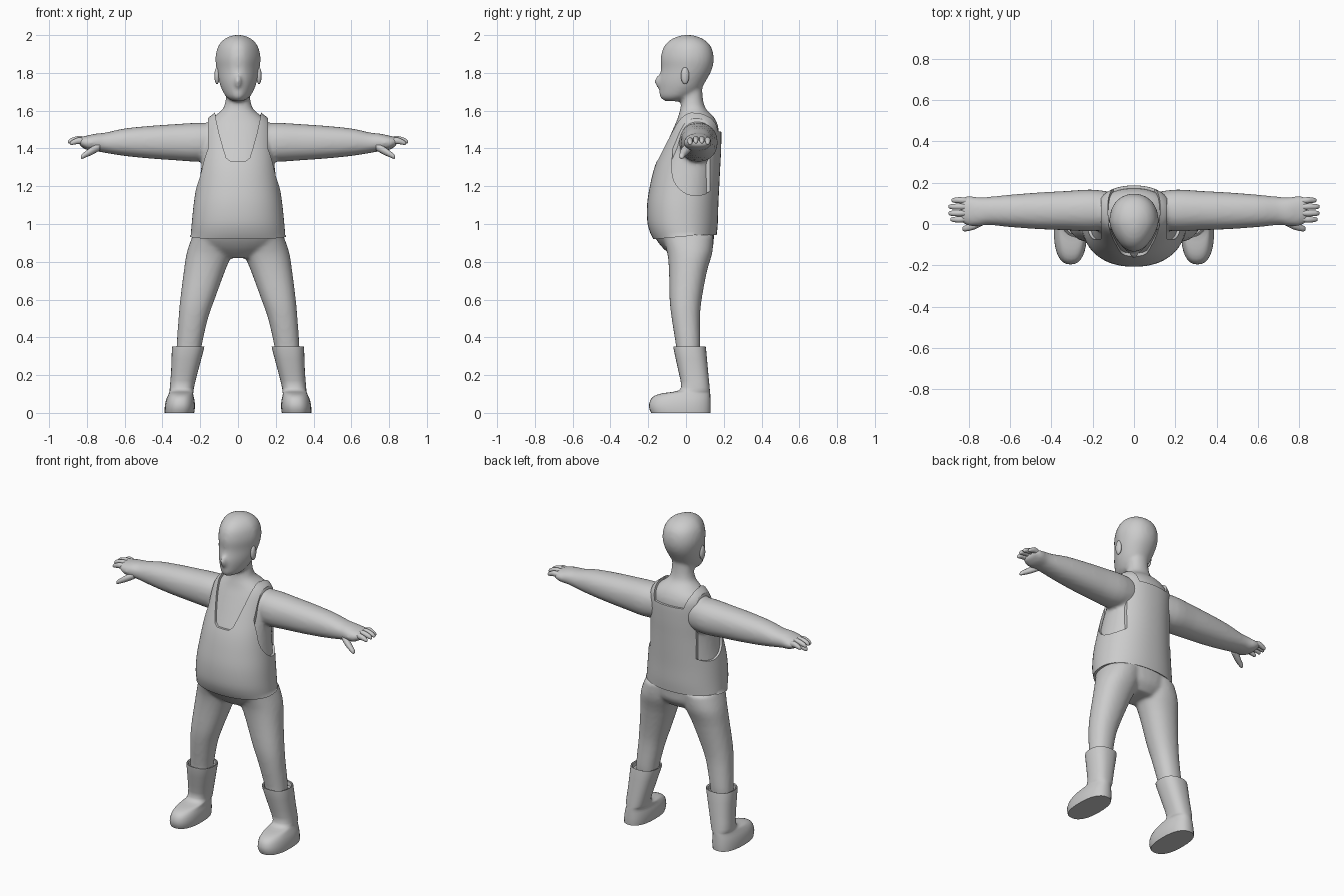
import bpy, bmesh, math
from mathutils import Matrix, Vector

if "Cube" in bpy.data.objects:
    bpy.data.objects.remove(bpy.data.objects["Cube"])

grey = bpy.data.materials.new("plain grey")
grey.diffuse_color = (0.6, 0.6, 0.6, 1)
grey.use_nodes = True
grey.node_tree.nodes["Principled BSDF"].inputs["Base Color"].default_value = grey.diffuse_color


def spline(rings, steps):
    # Catmull-Rom interpolation between section rings
    out, n = [], len(rings)
    for i in range(n - 1):
        p = [rings[max(0, min(n - 1, i + k))] for k in (-1, 0, 1, 2)]
        for s in range(steps):
            t = s / steps
            out.append([0.5 * (2 * b + (c - a) * t + (2 * a - 5 * b + 4 * c - d) * t * t
                               + (3 * b - a - 3 * c + d) * t ** 3) for a, b, c, d in zip(*p)])
    return out + [list(rings[-1])]


def loft(bm, rings, axis="z", side=1, power=2.2, steps=3, n=32, narrow=0.0):
    # ring = position, centre, half width, y low, y high
    loops = []
    for t, c, r, lo, hi in spline(rings, steps):
        loop = []
        for k in range(n):
            a = 2 * math.pi * k / n
            u = math.copysign(abs(math.cos(a)) ** (2 / power), math.cos(a))
            v = math.copysign(abs(math.sin(a)) ** (2 / power), math.sin(a))
            w = c + r * u * (1 - narrow * max(0, -v))
            y = (lo + hi) / 2 + (hi - lo) / 2 * v
            loop.append(bm.verts.new((side * w, y, t) if axis == "z" else (side * t, y, w)))
        loops.append(loop)
    for a, b in zip(loops, loops[1:]):
        for k in range(n):
            bm.faces.new((a[k], a[(k + 1) % n], b[(k + 1) % n], b[k]))
    bm.faces.new(loops[0])
    bm.faces.new(loops[-1])
    return loops


def ball(bm, pos, size):
    m = Matrix.Translation(pos) @ Matrix.Diagonal((*size, 1))
    bmesh.ops.create_uvsphere(bm, u_segments=20, v_segments=12, radius=1, matrix=m)


def finish(bm, name):
    bmesh.ops.recalc_face_normals(bm, faces=bm.faces)
    mesh = bpy.data.meshes.new(name)
    bm.to_mesh(mesh)
    bm.free()
    mesh.materials.append(grey)
    ob = bpy.data.objects.new(name, mesh)
    bpy.context.collection.objects.link(ob)
    return ob


def activate(ob):
    bpy.ops.object.select_all(action="DESELECT")
    ob.select_set(True)
    bpy.context.view_layer.objects.active = ob


def smooth(ob, degrees=40):
    activate(ob)
    bpy.ops.object.shade_smooth_by_angle(angle=math.radians(degrees))


# Body: torso, head, arms and legs fused into one smooth skin
torso = [(.82, 0, .11, -.06, .10), (.87, 0, .20, -.12, .14), (.93, 0, .238, -.165, .148),
         (1.0, 0, .232, -.19, .155), (1.1, 0, .222, -.193, .158), (1.2, 0, .208, -.178, .163),
         (1.3, 0, .195, -.153, .168), (1.4, 0, .185, -.113, .173), (1.5, 0, .175, -.07, .173),
         (1.545, 0, .155, -.05, .16), (1.575, 0, .12, -.04, .14), (1.61, 0, .08, -.03, .105),
         (1.66, 0, .065, -.025, .09), (1.74, 0, .06, -.03, .085)]
head = [(1.65, 0, .025, -.11, -.03), (1.67, 0, .06, -.137, .03), (1.71, 0, .085, -.142, .075),
        (1.76, 0, .102, -.142, .107), (1.82, 0, .114, -.132, .138), (1.88, 0, .12, -.134, .147),
        (1.94, 0, .106, -.117, .132), (1.98, 0, .072, -.075, .09), (2.0, 0, .025, -.02, .035)]
arm = [(.08, 1.44, .09, -.02, .15), (.2, 1.433, .103, -.035, .167), (.33, 1.433, .096, -.03, .16),
       (.46, 1.433, .087, -.025, .153), (.6, 1.433, .073, -.015, .142), (.7, 1.43, .054, -.005, .132),
       (.75, 1.432, .047, -.01, .13), (.8, 1.43, .038, -.01, .135), (.84, 1.437, .022, .01, .13)]
leg = [(.3, .262, .065, -.05, .07), (.36, .258, .067, -.054, .076), (.5, .237, .078, -.076, .074),
       (.6, .215, .091, -.087, .083), (.75, .178, .109, -.09, .111), (.85, .15, .121, -.1, .14),
       (.94, .125, .115, -.13, .145)]
bm = bmesh.new()
loft(bm, torso)
loft(bm, head, narrow=.3)
ball(bm, (0, -.138, 1.755), (.02, .029, .036))
for s in (1, -1):
    loft(bm, arm, "x", s)
    loft(bm, leg, side=s)
body = finish(bm, "body")
m = body.modifiers.new("fuse", "REMESH")
m.mode, m.voxel_size, m.use_smooth_shade = "VOXEL", .011, True
m = body.modifiers.new("soften", "SMOOTH")
m.factor, m.iterations = .5, 6

# Vest: torso surface pushed outward, with a sloping hem
bm = bmesh.new()
loops = loft(bm, torso[2:12], n=64, steps=4)
bmesh.ops.recalc_face_normals(bm, faces=bm.faces)
bm.normal_update()
moves = [(v, v.normal.copy()) for v in bm.verts]
for v, nrm in moves:
    v.co += nrm * .013
for v in loops[0]:
    v.co.x *= 1.03
    v.co.z = .935 + .09 * v.co.y
vest = finish(bm, "vest")


def prism(name, outline, axis, start, end):
    # flat outline extruded along x or y, used as a cutter
    bm = bmesh.new()
    rows = [[bm.verts.new((d, a, z) if axis == "x" else (a, d, z)) for a, z in outline]
            for d in (start, end)]
    k = len(outline)
    for i in range(k):
        bm.faces.new((rows[0][i], rows[0][(i + 1) % k], rows[1][(i + 1) % k], rows[1][i]))
    bm.faces.new(rows[0])
    bm.faces.new(rows[1])
    return finish(bm, name)


# Armholes and neckline
half = [(.125, 1.7), (.12, 1.57), (.1, 1.48), (.078, 1.4), (.062, 1.35), (.04, 1.332)]
hole = [(.053 + .127 * math.cos(math.pi * k / 16), 1.28 - .13 * math.sin(math.pi * k / 16))
        for k in range(17)]
hole += [(-.072, 1.4), (-.05, 1.52), (-.02, 1.7), (.13, 1.7), (.165, 1.52), (.178, 1.4)]
cutters = [prism("front_neck_cutter", half + [(-x, z) for x, z in reversed(half)], "y", -.4, .06),
           prism("back_neck_cutter", [(.125, 1.7), (.125, 1.57), (.1, 1.49), (-.1, 1.49),
                                      (-.125, 1.57), (-.125, 1.7)], "y", .04, .4)]
cutters += [prism("armhole_cutter", hole, "x", s * .16, s * .4) for s in (1, -1)]
activate(vest)
for c in cutters:
    m = vest.modifiers.new("cut", "BOOLEAN")
    m.operation, m.object, m.solver = "DIFFERENCE", c, "EXACT"
    bpy.ops.object.modifier_apply(modifier=m.name)
for c in cutters:
    bpy.data.objects.remove(c)
smooth(vest)

# Boots: foot, shaft and open cuff
boot = [(0, .31, .078, -.185, .13), (.03, .308, .08, -.196, .131), (.065, .306, .076, -.19, .13),
        (.09, .304, .068, -.168, .129), (.105, .301, .064, -.12, .128), (.113, .299, .063, -.06, .127),
        (.135, .297, .064, -.025, .125), (.22, .283, .071, -.04, .117), (.34, .265, .085, -.066, .106),
        (.347, .264, .082, -.063, .103), (.347, .264, .075, -.056, .096), (.325, .264, .073, -.054, .094)]
fingers = [(.115, 1.44, .885), (.084, 1.446, .9), (.052, 1.446, .9), (.022, 1.438, .89)]
for s, tag in ((1, "left"), (-1, "right")):
    bm = bmesh.new()
    loft(bm, boot, side=s, power=2.4, steps=2)
    smooth(finish(bm, tag + "_boot"), 50)

    # Ear
    bm = bmesh.new()
    ball(bm, (s * .111, -.005, 1.785), (.014, .022, .045))
    smooth(finish(bm, tag + "_ear"))

    # Fingers and thumb
    bm = bmesh.new()
    for y, z, tip in fingers:
        mid = .07 + (y - .07) * .85
        loft(bm, [(.79, z - .005, .016, mid - .015, mid + .015), (.84, z + .003, .017, y - .015, y + .015),
                  (tip - .02, z - .004, .014, y - .013, y + .013), (tip - .005, z - .01, .01, y - .009, y + .009),
                  (tip, z - .011, .004, y - .004, y + .004)], "x", s, n=12)
    loft(bm, [(.73, 1.41, .02, -.005, .04), (.77, 1.39, .022, -.025, .02), (.805, 1.37, .017, -.034, .0),
              (.825, 1.358, .013, -.035, -.01), (.832, 1.354, .005, -.028, -.018)], "x", s, n=12)
    smooth(finish(bm, tag + "_fingers"), 60)
